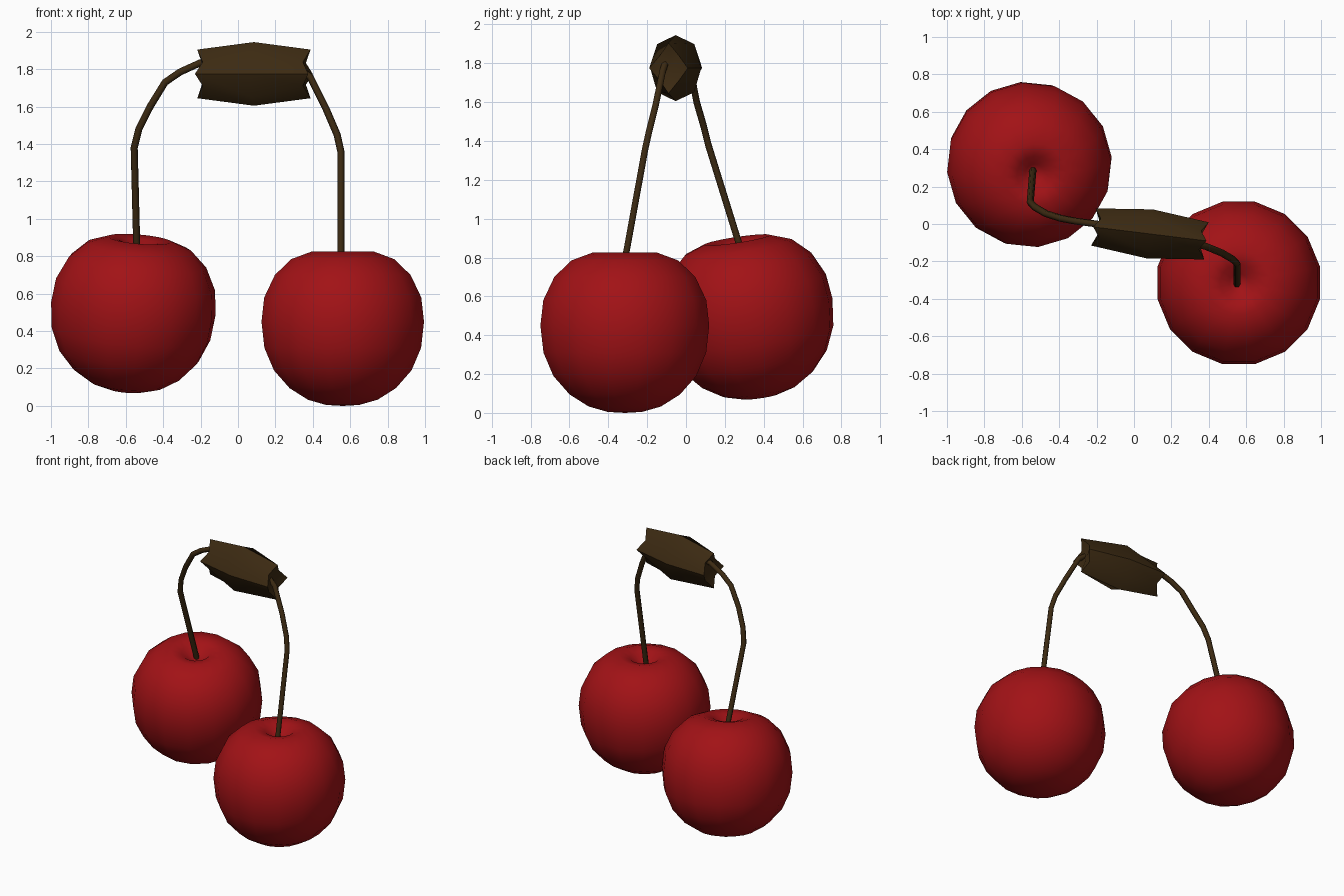
import bpy
from math import sin, cos, pi, radians
from mathutils import Vector

if "Cube" in bpy.data.objects:
    bpy.data.objects.remove(bpy.data.objects["Cube"])


def material(name, rgb):
    m = bpy.data.materials.new(name)
    m.diffuse_color = (*rgb, 1)
    m.use_nodes = True
    m.node_tree.nodes["Principled BSDF"].inputs["Base Color"].default_value = m.diffuse_color
    return m


RED = material("cherry_red", (0.36, 0.006, 0.008))
BROWN = material("stem_brown", (0.045, 0.023, 0.006))


def loft(name, rings, mat, start=None, end=None):
    """Skin a list of equal vertex rings, closed with end points."""
    n = len(rings[0])
    verts = [v for r in rings for v in r]
    faces = []
    for k in range(len(rings) - 1):
        for i in range(n):
            j = (i + 1) % n
            faces.append((k*n + i, k*n + j, (k+1)*n + j, (k+1)*n + i))
    verts += [start, end]
    s, e, last = len(verts) - 2, len(verts) - 1, (len(rings) - 1) * n
    for i in range(n):
        j = (i + 1) % n
        faces += [(s, j, i), (e, last + i, last + j)]
    me = bpy.data.meshes.new(name)
    me.from_pydata(verts, [], faces)
    me.materials.append(mat)
    ob = bpy.data.objects.new(name, me)
    bpy.context.collection.objects.link(ob)
    return ob


def smooth(ob, angle):
    bpy.ops.object.select_all(action='DESELECT')
    ob.select_set(True)
    bpy.context.view_layer.objects.active = ob
    bpy.ops.object.shade_smooth_by_angle(angle=radians(angle))


# Cherry body: lathe profile (radius, height above centre) with a stem dimple
PROFILE = [(0.09, -0.415), (0.19, -0.387), (0.29, -0.325), (0.375, -0.23),
           (0.427, -0.11), (0.443, 0.03), (0.428, 0.16), (0.37, 0.28),
           (0.28, 0.365), (0.17, 0.405), (0.10, 0.39), (0.05, 0.345)]


def cherry(name, centre, axis, phase):
    rings = [[(r * cos(2*pi*i/16 + phase), r * sin(2*pi*i/16 + phase), z)
              for i in range(16)] for r, z in PROFILE]
    ob = loft(name, rings, RED, (0, 0, -0.42), (0, 0, 0.33))
    ob.rotation_mode = 'QUATERNION'
    ob.rotation_quaternion = Vector((0, 0, 1)).rotation_difference(Vector(axis))
    ob.location = centre
    smooth(ob, 80)


cherry("cherry_right", (0.56, -0.315, 0.42), (0, 0, 1), pi/16)
cherry("cherry_left", (-0.562, 0.322, 0.492), (0.09, -0.15, 1), radians(5))


# Stems: thin six-sided tubes
def stem(name, pts):
    cu = bpy.data.curves.new(name, 'CURVE')
    cu.dimensions = '3D'
    cu.bevel_depth = 0.019
    cu.bevel_resolution = 1
    cu.use_fill_caps = True
    sp = cu.splines.new('POLY')
    sp.points.add(len(pts) - 1)
    for p, co in zip(sp.points, pts):
        p.co = (*co, 1)
    cu.materials.append(BROWN)
    ob = bpy.data.objects.new(name, cu)
    bpy.context.collection.objects.link(ob)


stem("stem_left", [(-0.54, 0.295, 0.80), (-0.555, 0.115, 1.38), (-0.53, 0.09, 1.48),
                   (-0.47, 0.055, 1.60), (-0.39, 0.03, 1.73), (-0.31, 0.015, 1.785),
                   (-0.20, 0.0, 1.835), (-0.10, -0.01, 1.84)])
stem("stem_right", [(0.55, -0.325, 0.73), (0.55, -0.21, 1.36), (0.53, -0.19, 1.45),
                    (0.47, -0.155, 1.59), (0.385, -0.12, 1.76), (0.30, -0.10, 1.82)])


# Woody joint: octagonal middle, star-shaped ends, slightly turned about z
def joint_ring(x, ry, rz, diag, inset):
    ring = []
    for i in range(8):
        k, d = (diag, inset) if i % 2 else (1, 0)
        ring.append((x + d, k * ry * cos(i*pi/4), k * rz * sin(i*pi/4)))
    return ring


joint = loft("twig_joint",
             [joint_ring(-0.305, 0.1, 0.13, 0.7, 0.035),
              joint_ring(0, 0.132, 0.17, 1.03, 0),
              joint_ring(0.305, 0.1, 0.13, 0.7, -0.035)],
             BROWN, (-0.26, 0, 0), (0.26, 0, 0))
joint.location = (0.085, -0.053, 1.775)
joint.rotation_euler.z = radians(-7)
smooth(joint, 50)
